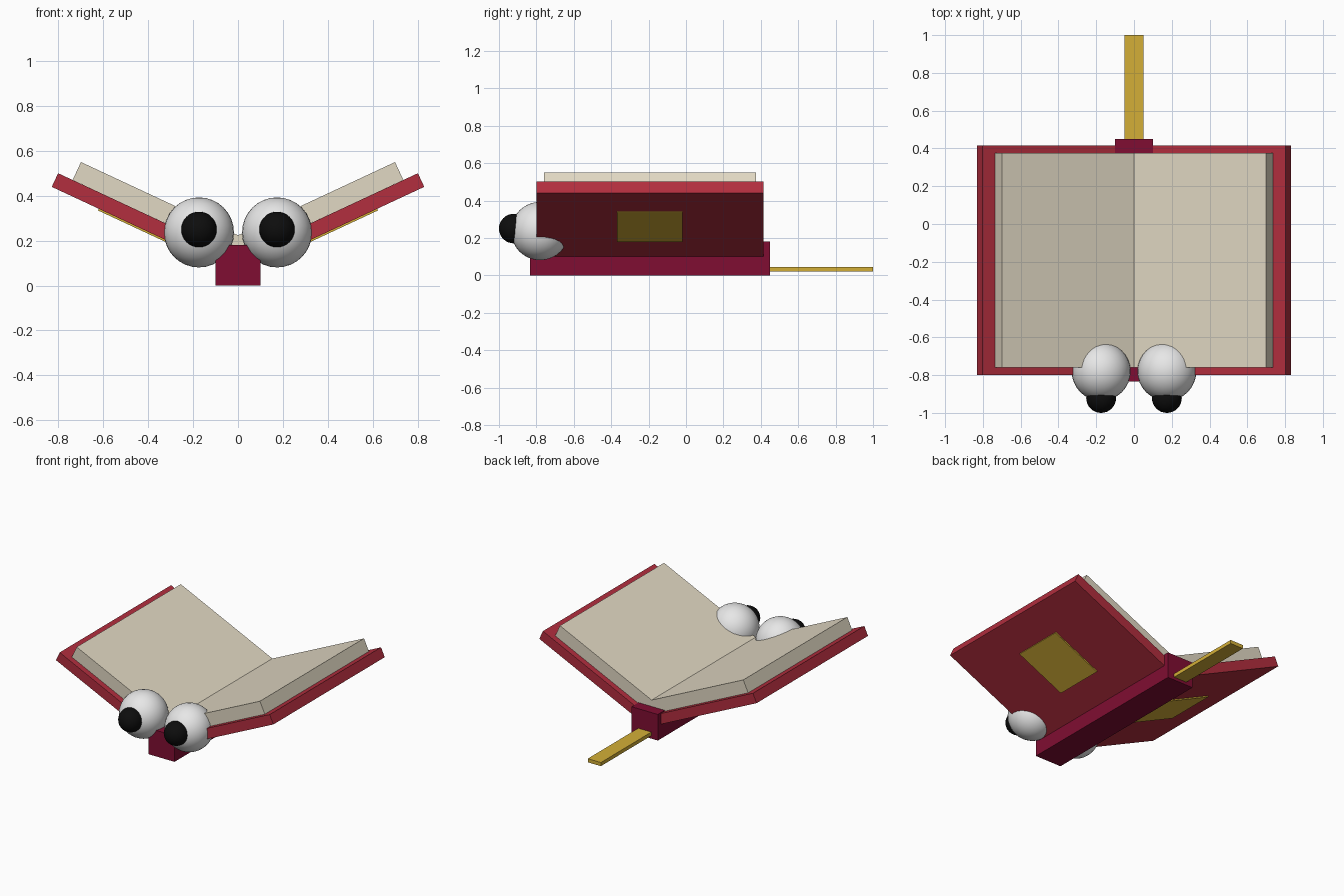
import bpy
import bmesh
from math import radians, tan, sin, cos

default = bpy.data.objects.get("Cube")
if default:
    bpy.data.objects.remove(default)


def material(name, srgb):
    """Flat colour from 0-255 sRGB values."""
    rgb = [((c / 255 + 0.055) / 1.055) ** 2.4 if c > 10 else c / 255 / 12.92 for c in srgb]
    mat = bpy.data.materials.new(name)
    mat.use_nodes = True
    mat.diffuse_color = (*rgb, 1)
    mat.node_tree.nodes["Principled BSDF"].inputs["Base Color"].default_value = (*rgb, 1)
    return mat


red = material("cover red", (178, 46, 62))
burgundy = material("spine burgundy", (128, 13, 50))
cream = material("page cream", (225, 216, 195))
gold = material("gold", (212, 175, 55))
white = material("eye white", (238, 238, 238))
black = material("pupil black", (13, 13, 13))


def prism(name, profile, y0, y1, mat):
    """Extrude an (x, z) profile from y0 to y1."""
    bm = bmesh.new()
    face = bm.faces.new([bm.verts.new((x, y0, z)) for x, z in profile])
    ext = bmesh.ops.extrude_face_region(bm, geom=[face])
    moved = [v for v in ext["geom"] if isinstance(v, bmesh.types.BMVert)]
    bmesh.ops.translate(bm, verts=moved, vec=(0, y1 - y0, 0))
    bmesh.ops.recalc_face_normals(bm, faces=bm.faces)
    mesh = bpy.data.meshes.new(name)
    bm.to_mesh(mesh)
    bm.free()
    obj = bpy.data.objects.new(name, mesh)
    bpy.context.collection.objects.link(obj)
    mesh.materials.append(mat)
    return obj


def box(name, half_width, y0, y1, z0, z1, mat):
    w = half_width
    return prism(name, [(-w, z0), (w, z0), (w, z1), (-w, z1)], y0, y1, mat)


def ball(name, location, radius, mat):
    bpy.ops.mesh.primitive_uv_sphere_add(segments=32, ring_count=16, radius=radius, location=location)
    obj = bpy.context.object
    obj.name = name
    obj.data.materials.append(mat)
    bpy.ops.object.shade_smooth()


TILT = radians(25)


def slab(side, x_in, x_out, base, thick, square_inner=False):
    """Tilted slab profile: base is the height of its underside at x = 0."""
    dx, dz = -thick * sin(TILT), thick * cos(TILT)

    def height(x):
        return base + x * tan(TILT)

    low_in, low_out = (x_in, height(x_in)), (x_out, height(x_out))
    top_out = (x_out + dx, low_out[1] + dz)
    if square_inner:
        top_in = (x_in + dx, low_in[1] + dz)
    else:
        top_in = (x_in, low_in[1] + thick / cos(TILT))
    return [(side * x, z) for x, z in (low_in, low_out, top_out, top_in)]


# Open book halves, cover plates and eyes
for side, label in ((1, "left"), (-1, "right")):
    prism(label + "_cover", slab(side, 0, 0.83, 0.053, 0.067), -0.8, 0.415, red)
    prism(label + "_pages", slab(side, 0, 0.737, 0.127, 0.088), -0.76, 0.375, cream)
    prism(label + "_cover_plate", slab(side, 0.287, 0.624, 0.044, 0.0095, True),
          -0.37, -0.02, gold)
    ball(label + "_eye", (side * 0.174, -0.78, 0.237), 0.156, white)
    ball(label + "_pupil", (side * 0.174, -0.921, 0.25), 0.079, black)

# Spine and ribbon bookmark
box("spine", 0.1, -0.835, 0.45, 0, 0.18, burgundy)
box("bookmark", 0.05, 0.4, 1.0, 0.02, 0.045, gold)
